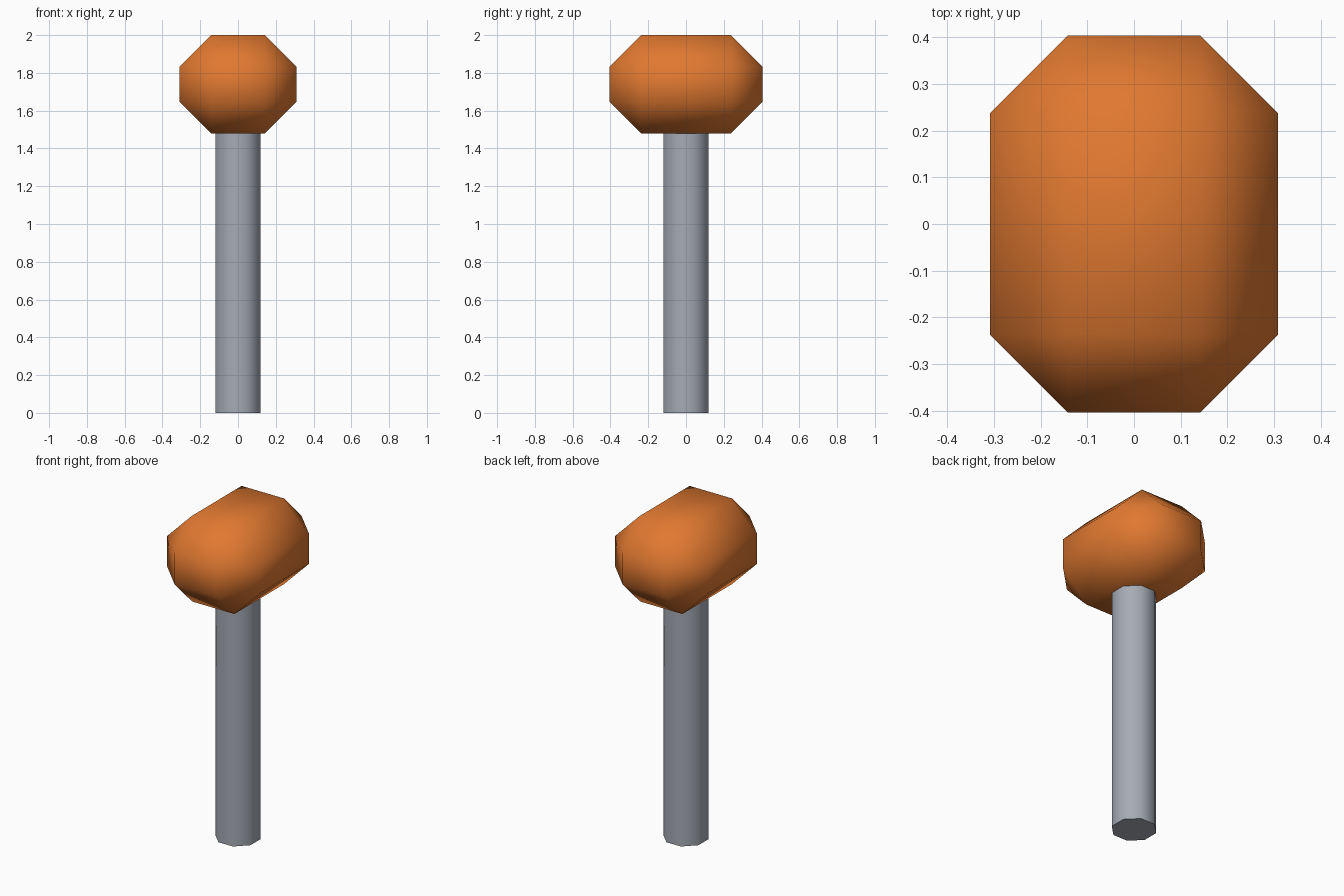
import bpy, bmesh, math

if "Cube" in bpy.data.objects:
    bpy.data.objects.remove(bpy.data.objects["Cube"])


def material(name, color):
    m = bpy.data.materials.new(name)
    m.diffuse_color = (*color, 1)
    m.use_nodes = True
    m.node_tree.nodes["Principled BSDF"].inputs["Base Color"].default_value = m.diffuse_color
    return m


def finish(name, bm, mat, smooth_angle):
    mesh = bpy.data.meshes.new(name)
    bm.to_mesh(mesh)
    bm.free()
    mesh.materials.append(mat)
    ob = bpy.data.objects.new(name, mesh)
    bpy.context.collection.objects.link(ob)
    bpy.ops.object.select_all(action='DESELECT')
    ob.select_set(True)
    bpy.context.view_layer.objects.active = ob
    bpy.ops.object.shade_smooth_by_angle(angle=math.radians(smooth_angle))
    return ob


orange = material("orange", (0.75, 0.19, 0.03))
grey = material("steel grey", (0.38, 0.41, 0.46))

# Head: box with a wide single-step chamfer on every edge
bm = bmesh.new()
bmesh.ops.create_cube(bm, size=1)
bmesh.ops.scale(bm, vec=(0.618, 0.808, 0.52), verts=bm.verts)
bmesh.ops.translate(bm, vec=(0, 0, 1.74), verts=bm.verts)
bmesh.ops.bevel(bm, geom=bm.edges[:], offset=0.167, offset_type='OFFSET',
                segments=1, profile=0.5, affect='EDGES')
finish("head", bm, orange, 60)

# Handle: eight-sided post with flat sides facing the axes
bm = bmesh.new()
radius = 0.118 / math.cos(math.pi / 8)
bmesh.ops.create_cone(bm, cap_ends=True, segments=8,
                      radius1=radius, radius2=radius, depth=1.49)
for v in bm.verts:
    a = round((math.atan2(v.co.y, v.co.x) - math.pi / 8) / (math.pi / 4))
    a = a * math.pi / 4 + math.pi / 8 if abs(v.co.x) > 1e-4 and abs(v.co.y) > 1e-4 \
        and abs(abs(v.co.x) - abs(v.co.y)) > 1e-4 else math.atan2(v.co.y, v.co.x) + math.pi / 8
    v.co.x, v.co.y = radius * math.cos(a), radius * math.sin(a)
bmesh.ops.translate(bm, vec=(0, 0, 0.745), verts=bm.verts)
finish("handle", bm, grey, 60)
